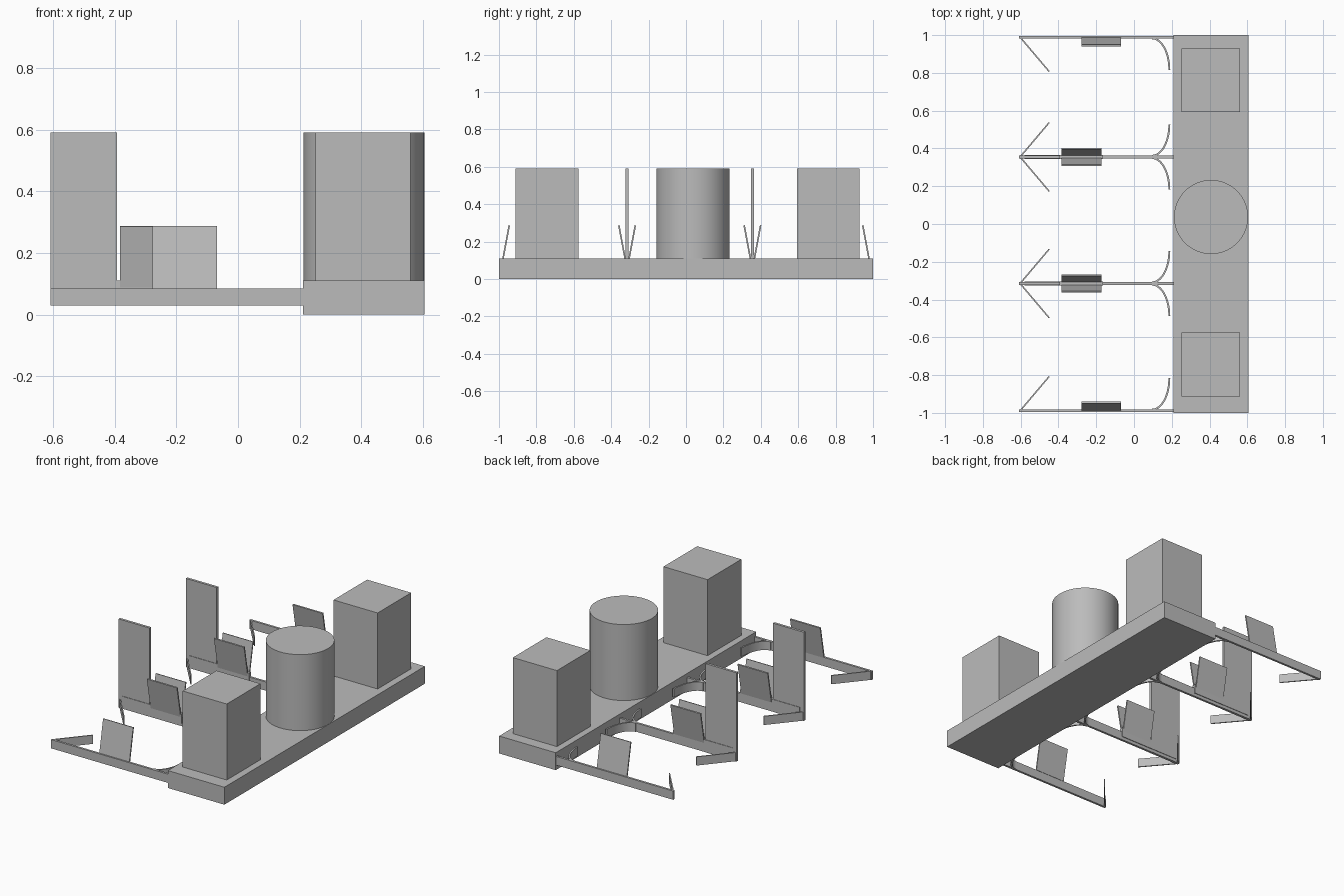
import bpy, bmesh, math

if "Cube" in bpy.data.objects:
    bpy.data.objects.remove(bpy.data.objects["Cube"], do_unlink=True)

GREY = (0.5, 0.5, 0.5, 1)
mat = bpy.data.materials.new("plain grey")
mat.use_nodes = True
mat.diffuse_color = GREY
mat.node_tree.nodes["Principled BSDF"].inputs["Base Color"].default_value = GREY


def prism(name, points, extrude):
    """Closed solid from a planar outline swept along a vector."""
    bm = bmesh.new()
    face = bm.faces.new([bm.verts.new(p) for p in points])
    new = bmesh.ops.extrude_face_region(bm, geom=[face])["geom"]
    bmesh.ops.translate(bm, vec=extrude,
                        verts=[v for v in new if isinstance(v, bmesh.types.BMVert)])
    bmesh.ops.recalc_face_normals(bm, faces=bm.faces)
    mesh = bpy.data.meshes.new(name)
    bm.to_mesh(mesh)
    bm.free()
    mesh.materials.append(mat)
    obj = bpy.data.objects.new(name, mesh)
    bpy.context.collection.objects.link(obj)
    return obj


def box(name, x0, x1, y0, y1, z0, z1):
    return prism(name, [(x0, y0, z0), (x1, y0, z0), (x1, y1, z0), (x0, y1, z0)],
                 (0, 0, z1 - z0))


def smooth(obj):
    bpy.ops.object.select_all(action="DESELECT")
    obj.select_set(True)
    bpy.context.view_layer.objects.active = obj
    bpy.ops.object.shade_smooth_by_angle(angle=math.radians(35))


LOW, HIGH = 0.03, 0.085      # rail bottom and top
DECK, ROOF = 0.11, 0.59      # platform top and tower top

# Platform with two square towers and one round tower
box("platform", 0.21, 0.605, -1, 1, 0, DECK)
box("back_tower", 0.252, 0.56, 0.593, 0.928, DECK, ROOF)
box("front_tower", 0.252, 0.56, -0.912, -0.575, DECK, ROOF)
bpy.ops.mesh.primitive_cylinder_add(vertices=64, radius=0.196, depth=ROOF - DECK,
                                    location=(0.408, 0.037, (ROOF + DECK) / 2))
tower = bpy.context.object
tower.name = "round_tower"
tower.data.materials.append(mat)
smooth(tower)


def end_flag(name, y, side):
    """Thin angled fin at the free end of a rail."""
    prism(name, [(-0.608, y, LOW), (-0.452, y + side * 0.184, LOW),
                 (-0.446, y + side * 0.18, LOW), (-0.598, y, LOW)],
          (0, 0, HIGH - LOW))


def curved_brace(name, y, side):
    """Curved band sweeping from the rail towards the platform."""
    outer, inner = [], []
    for i in range(17):
        a = math.pi / 2 * i / 16
        s, c = math.sin(a), 1 - math.cos(a)
        outer.append((0.095 + 0.097 * s, y + side * (0.001 + 0.172 * c), LOW))
        inner.append((0.095 + 0.087 * s, y + side * (0.011 + 0.162 * c), LOW))
    smooth(prism(name, outer + inner[::-1], (0, 0, HIGH - LOW)))


def tilted_panel(name, x0, x1, y, side):
    """Board standing on the rail and leaning away from it."""
    low, top, t = y + side * 0.002, y + side * 0.04, side * 0.008
    prism(name, [(x0, low, HIGH), (x0, low + t, HIGH - 0.002),
                 (x0, top + t, 0.286), (x0, top, 0.288)], (x1 - x0, 0, 0))


# Four rails: outer ones carry fittings on one side, inner ones on both
rails = {"back": (0.989, [-1]), "inner_back": (0.355, [-1, 1]),
         "inner_front": (-0.315, [-1, 1]), "front": (-0.989, [1])}
for label, (y, sides) in rails.items():
    inner = len(sides) == 2
    box(label + "_rail", -0.608, 0.21, y - 0.007, y + 0.007, LOW, HIGH)
    x0, x1 = (-0.383, -0.173) if inner else (-0.278, -0.068)
    for side in sides:
        tag = label + ("_left" if side > 0 else "_right")
        end_flag(tag + "_flag", y, side)
        curved_brace(tag + "_brace", y, side)
        tilted_panel(tag + "_panel", x0, x1, y, side)
    if inner:
        # Upright board at the end and the ledge strip holding it
        box(label + "_upright", -0.608, -0.392, y - 0.008, y + 0.008, LOW, ROOF)
        box(label + "_ledge", -0.58, -0.165, y - 0.011, y + 0.011, LOW + 0.02, DECK)
